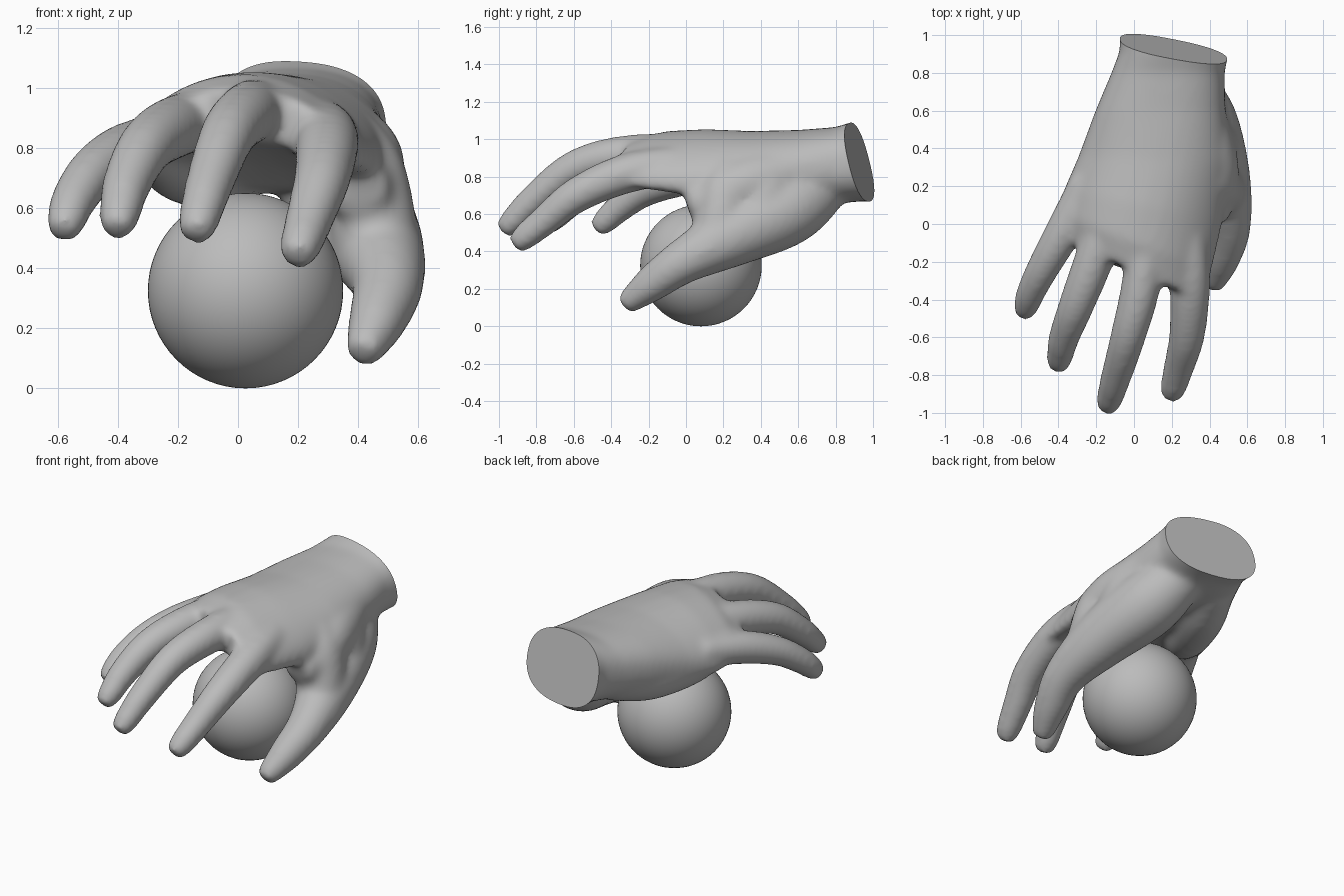
import bpy, bmesh, math
from mathutils import Vector

cube = bpy.data.objects.get("Cube")
if cube:
    bpy.data.objects.remove(cube)

mat = bpy.data.materials.new("plain_grey")
mat.use_nodes = True
grey = (0.5, 0.5, 0.5, 1)
mat.diffuse_color = grey
mat.node_tree.nodes["Principled BSDF"].inputs["Base Color"].default_value = grey


def add_object(name, bm):
    mesh = bpy.data.meshes.new(name)
    bm.to_mesh(mesh)
    bm.free()
    mesh.materials.append(mat)
    obj = bpy.data.objects.new(name, mesh)
    bpy.context.collection.objects.link(obj)
    return obj


def spline(points, steps=5):
    """Catmull-Rom through (x, y, z, radius) points."""
    pts = [Vector(p) for p in points]
    pts = [2 * pts[0] - pts[1]] + pts + [2 * pts[-1] - pts[-2]]
    out = []
    for a, b, c, d in zip(pts, pts[1:], pts[2:], pts[3:]):
        for i in range(steps):
            t = i / steps
            out.append(b + (c - a) * t / 2 + (a * 2 - b * 5 + c * 4 - d) * t**2 / 2
                       + (b * 3 - a - c * 3 + d) * t**3 / 2)
    return out + [pts[-2]]


def loft(bm, rings):
    loops = [[bm.verts.new(p) for p in ring] for ring in rings]
    n = len(loops[0])
    for lo, hi in zip(loops, loops[1:]):
        for i in range(n):
            j = (i + 1) % n
            bm.faces.new((lo[i], lo[j], hi[j], hi[i]))
    bm.faces.new(loops[0][::-1])
    bm.faces.new(loops[-1])


def tube(bm, points, sides=20):
    path = spline(points)
    rings = []

    def ring(centre, tangent, radius):
        q = tangent.to_track_quat('Z', 'Y')
        angles = [math.tau * i / sides for i in range(sides)]
        rings.append([centre + q @ Vector((math.cos(a), math.sin(a), 0)) * radius for a in angles])

    for i, p in enumerate(path):
        t = (path[min(i + 1, len(path) - 1)] - path[max(i - 1, 0)]).to_3d().normalized()
        ring(p.to_3d(), t, p.w + 0.005)
    # blunt rounded tip
    for along, width in ((0.5, 0.96), (0.95, 0.85), (1.15, 0.55)):
        ring(p.to_3d() + t * p.w * along, t, p.w * width)
    loft(bm, rings)


def signed_power(v, e):
    return math.copysign(abs(v) ** e, v)


hand_bm = bmesh.new()

# palm and wrist: y, centre x, centre z, half width, half height, arch, slant
sections = [
    (1.12, 0.22, 0.89, 0.30, 0.225, 0.0, 0.0),
    (0.92, 0.215, 0.885, 0.29, 0.218, 0.0, 0.0),
    (0.80, 0.18, 0.86, 0.30, 0.205, 0.0, 0.0),
    (0.60, 0.14, 0.85, 0.345, 0.20, 0.2, 0.0),
    (0.35, 0.11, 0.86, 0.40, 0.185, 0.5, 0.05),
    (0.10, 0.05, 0.90, 0.42, 0.155, 0.8, 0.2),
    (-0.10, 0.01, 0.92, 0.40, 0.125, 0.9, 0.38),
    (-0.25, 0.0, 0.91, 0.37, 0.09, 0.9, 0.45),
]
rings = []
for y, cx, cz, w, h, arch, slant in sections:
    ring = []
    for i in range(40):
        a = math.tau * i / 40
        dx = w * signed_power(math.cos(a), 0.82)
        dz = h * signed_power(math.sin(a), 0.82)
        ring.append((cx + dx, y - slant * dx, cz + dz - arch * dx * dx))
    rings.append(ring)
loft(hand_bm, rings)

# index, middle, ring and little fingers, each knuckle to tip
fingers = [
    [(0.26, 0.15, 0.88, 0.09), (0.295, -0.27, 0.83, 0.103), (0.283, -0.57, 0.71, 0.092),
     (0.24, -0.75, 0.57, 0.078), (0.21, -0.86, 0.48, 0.068)],
    [(0.07, 0.1, 0.93, 0.09), (0.04, -0.3, 0.92, 0.1), (-0.03, -0.59, 0.85, 0.09),
     (-0.095, -0.81, 0.68, 0.077), (-0.13, -0.93, 0.56, 0.066)],
    [(-0.1, 0.16, 0.90, 0.09), (-0.21, -0.18, 0.87, 0.1), (-0.305, -0.43, 0.805, 0.09),
     (-0.37, -0.6, 0.68, 0.078), (-0.395, -0.71, 0.575, 0.066)],
    [(-0.25, 0.22, 0.83, 0.085), (-0.38, -0.05, 0.785, 0.092), (-0.48, -0.23, 0.72, 0.082),
     (-0.545, -0.36, 0.63, 0.073), (-0.57, -0.43, 0.565, 0.065)],
]
# thumb with its fleshy base
thumb = [(0.25, 0.77, 0.79, 0.14), (0.35, 0.55, 0.63, 0.19), (0.45, 0.25, 0.485, 0.163),
         (0.498, -0.01, 0.35, 0.118), (0.465, -0.18, 0.23, 0.094), (0.435, -0.27, 0.16, 0.072)]
# flesh joining the thumb to the back of the hand, and the outer heel
web = [(0.33, 0.58, 0.82, 0.15), (0.39, 0.34, 0.76, 0.155), (0.405, 0.2, 0.70, 0.145),
       (0.405, 0.14, 0.68, 0.12)]
web_front = [(0.36, 0.24, 0.84, 0.11), (0.41, 0.21, 0.72, 0.14), (0.445, 0.19, 0.59, 0.14),
             (0.455, 0.17, 0.5, 0.14)]
web_back = [(0.34, 0.45, 0.86, 0.13), (0.375, 0.43, 0.74, 0.16), (0.40, 0.4, 0.6, 0.165)]
heel = [(0.03, 0.72, 0.78, 0.13), (-0.08, 0.5, 0.74, 0.14), (-0.19, 0.25, 0.75, 0.125),
        (-0.26, 0.1, 0.78, 0.09)]
for points in fingers + [thumb, web, web_front, web_back, heel]:
    tube(hand_bm, points)
bmesh.ops.recalc_face_normals(hand_bm, faces=hand_bm.faces)
hand = add_object("hand", hand_bm)

# fuse the parts into one smooth skin
remesh = hand.modifiers.new("fuse", 'REMESH')
remesh.mode = 'VOXEL'
remesh.voxel_size = 0.016
smooth = hand.modifiers.new("soften", 'SMOOTH')
smooth.factor = 0.5
smooth.iterations = 24
bpy.context.view_layer.update()
fused = hand.evaluated_get(bpy.context.evaluated_depsgraph_get())
bm = bmesh.new()
bm.from_mesh(fused.to_mesh())
fused.to_mesh_clear()
hand.modifiers.clear()

# flat slanted cut at the wrist
for f in bm.faces:
    f.smooth = True
cut = bmesh.ops.bisect_plane(bm, geom=bm.verts[:] + bm.edges[:] + bm.faces[:],
                             plane_co=(0.22, 0.92, 0.89), plane_no=(0.2, 1, 0.25),
                             clear_outer=True)
rim = [e for e in cut["geom_cut"] if isinstance(e, bmesh.types.BMEdge)]
cap = bmesh.ops.contextual_create(bm, geom=rim)
for f in cap["faces"]:
    f.smooth = False
bmesh.ops.recalc_face_normals(bm, faces=bm.faces)
bm.to_mesh(hand.data)
bm.free()

# ball under the palm
ball_bm = bmesh.new()
bmesh.ops.create_uvsphere(ball_bm, u_segments=64, v_segments=32, radius=0.325)
for f in ball_bm.faces:
    f.smooth = True
ball = add_object("ball", ball_bm)
ball.location = (0.025, 0.08, 0.325)
